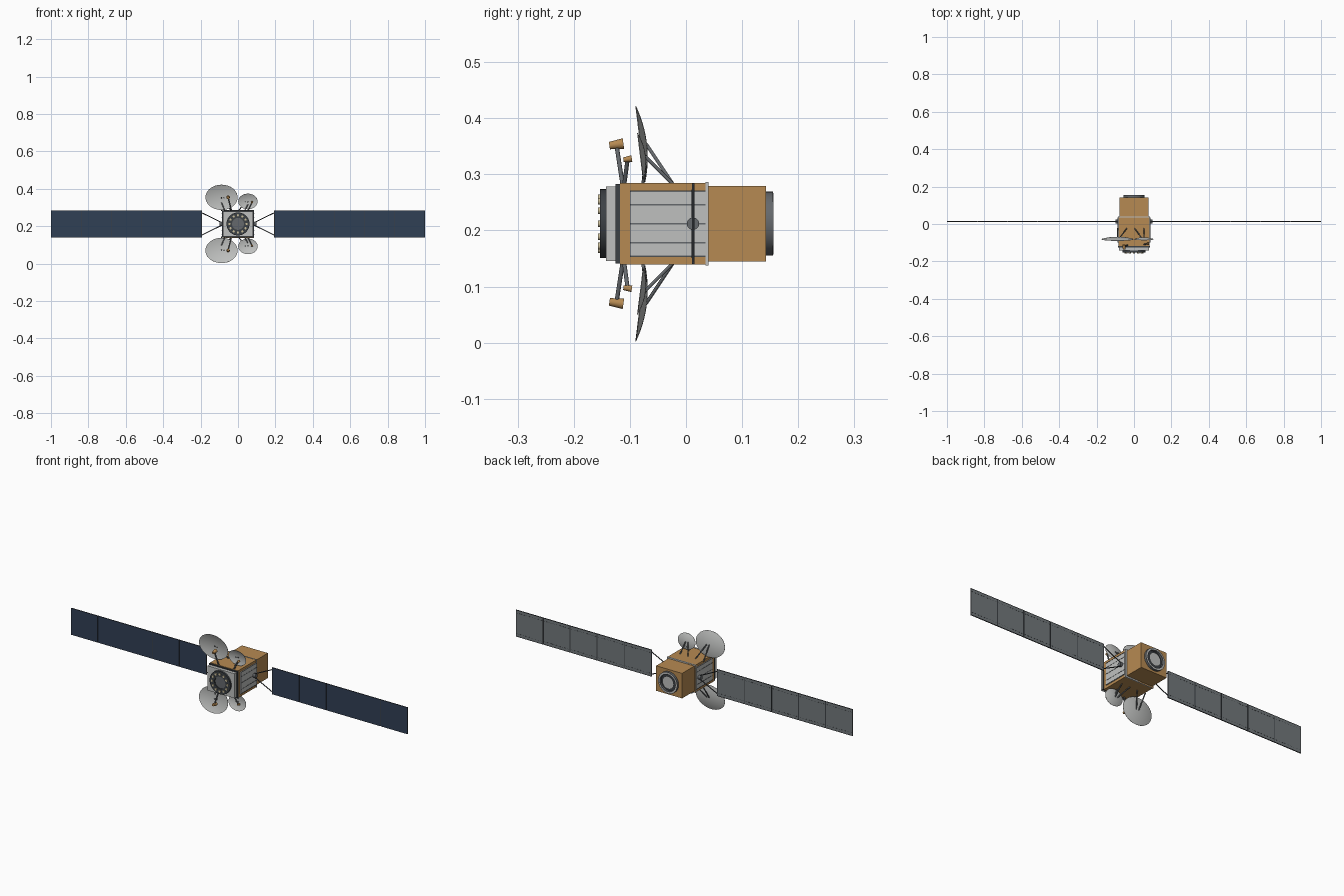
import bpy, bmesh, math
from mathutils import Vector, Matrix

old = bpy.data.objects.get("Cube")
if old:
    bpy.data.objects.remove(old)


def material(name, r, g, b):
    m = bpy.data.materials.new(name)
    m.use_nodes = True
    m.diffuse_color = (r, g, b, 1)
    m.node_tree.nodes["Principled BSDF"].inputs["Base Color"].default_value = (r, g, b, 1)
    return m


GOLD = material("gold foil", .47, .255, .085)
LIGHT = material("light grey", .52, .53, .52)
METAL = material("mid grey metal", .13, .14, .15)
DARK = material("dark grey", .045, .052, .06)
CELL = material("navy solar cells", .03, .05, .09)
BACK = material("panel back grey", .17, .19, .20)
CREAM = material("cream", .6, .52, .33)

MID = 0.212  # height of the main axis


def finish(name, bm, *mats, smooth=False):
    me = bpy.data.meshes.new(name)
    bm.to_mesh(me)
    bm.free()
    ob = bpy.data.objects.new(name, me)
    bpy.context.collection.objects.link(ob)
    for m in mats:
        me.materials.append(m)
    if smooth:
        bpy.ops.object.select_all(action='DESELECT')
        ob.select_set(True)
        bpy.context.view_layer.objects.active = ob
        bpy.ops.object.shade_smooth_by_angle(angle=math.radians(35))
    return ob


def box(name, lo, hi, mat):
    lo, hi = Vector(lo), Vector(hi)
    bm = bmesh.new()
    bmesh.ops.create_cube(bm, size=1, matrix=Matrix.Translation((lo + hi) / 2)
                          @ Matrix.Diagonal((hi - lo).to_4d()))
    return finish(name, bm, mat)


def block(name, hx, y0, y1, hz, mat):
    """Box centred on the main axis."""
    return box(name, (-hx, y0, MID - hz), (hx, y1, MID + hz), mat)


def rod(name, a, b, r, mat, r2=None, sides=12):
    a, b = Vector(a), Vector(b)
    bm = bmesh.new()
    turn = (b - a).to_track_quat('Z', 'Y').to_matrix().to_4x4()
    bmesh.ops.create_cone(bm, cap_ends=True, segments=sides, radius1=r,
                          radius2=r if r2 is None else r2, depth=(b - a).length,
                          matrix=Matrix.Translation((a + b) / 2) @ turn)
    return finish(name, bm, mat, smooth=True)


def lathe(name, profile, mat, closed=False, place=Matrix.Identity(4), sides=40):
    """Turn (radius, y) points about the y axis."""
    bm = bmesh.new()
    vs = [bm.verts.new((r, y, 0)) for r, y in profile]
    pairs = list(zip(vs, vs[1:])) + ([(vs[-1], vs[0])] if closed else [])
    es = [bm.edges.new(p) for p in pairs]
    bmesh.ops.spin(bm, geom=vs + es, cent=(0, 0, 0), axis=(0, 1, 0),
                   angle=math.tau, steps=sides)
    bmesh.ops.remove_doubles(bm, verts=bm.verts, dist=1e-5)
    bmesh.ops.recalc_face_normals(bm, faces=bm.faces)
    bmesh.ops.transform(bm, matrix=place, verts=bm.verts)
    return finish(name, bm, mat, smooth=True)


def ring(name, r_out, r_in, y0, y1, mat):
    return lathe(name, [(r_in, y0), (r_out, y0), (r_out, y1), (r_in, y1)], mat, True,
                 Matrix.Translation((0, 0, MID)))


# Body
block("main_body", .083, -.118, .04, .073, GOLD)
block("rear_body", .077, .04, .143, .067, GOLD)
block("joint_band", .0855, .035, .04, .0745, LIGHT)
block("front_plate", .085, -.126, -.118, .071, DARK)
block("front_block", .08, -.143, -.126, .066, LIGHT)

# Front docking ring with a circle of studs
ring("front_ring", .0615, .032, -.153, -.143, DARK)
rod("front_hub", (0, -.148, MID), (0, -.143, MID), .033, METAL, sides=32)
for i in range(12):
    a = math.tau * i / 12
    x, z = .046 * math.cos(a), MID + .046 * math.sin(a)
    rod("front_stud", (x, -.157, z), (x, -.152, z), .006, CREAM)

# Rear engine ring
ring("rear_ring", .057, .045, .143, .155, METAL)
ring("rear_ring_lip", .055, .048, .155, .156, LIGHT)
rod("rear_ring_floor", (0, .142, MID), (0, .145, MID), .045, DARK, sides=32)
rod("rear_nozzle", (0, .143, MID), (0, .152, MID), .024, LIGHT, r2=.034, sides=32)

W, X0, XE = .161, .195, 1.0  # panel width, inner and outer ends
PY, PH = .0125, .0715        # panel depth position and half height


def solar_panel(side, i):
    """One thin leaf: cells in front, grey behind, dark edges."""
    xa, xb = sorted((side * (X0 + i * W + .0012), side * (X0 + (i + 1) * W - .0012)))
    ob = box("solar_panel", (xa, PY - .0018, MID - PH), (xb, PY + .0018, MID + PH), DARK)
    for m in (CELL, BACK):
        ob.data.materials.append(m)
    for f in ob.data.polygons:
        if abs(f.normal.y) > .5:
            f.material_index = 1 if f.normal.y < 0 else 2
    # Dashed rails and edge frames behind the leaf
    for v in (-1, 1):
        zc = MID + v * (PH - .016)
        for k in range(9):
            xc = xa + (k + .5) * (xb - xa) / 9
            box("panel_dash", (xc - .005, PY + .0015, zc - .0008),
                (xc + .005, PY + .0024, zc + .0008), DARK)
        ze = MID + v * (PH - .001)
        box("panel_frame", (xa, PY + .0015, ze - .001), (xb, PY + .0026, ze + .001), DARK)


for s in (-1, 1):
    # Side radiator with louvre lines
    xa, xb = sorted((s * .082, s * .0865))
    box("side_radiator", (xa, -.10, MID - .059), (xb, .036, MID + .059), LIGHT)
    for dz in (-.0575, -.034, 0, .034, .0575):
        xa, xb = sorted((s * .086, s * .0875))
        box("louvre_line", (xa, -.10, MID + dz - .0012), (xb, .035, MID + dz + .0012), METAL)

    # Array drive, yoke and leaves
    rod("array_drive", (s * .08, PY, MID), (s * .1, PY, MID), .011, METAL, sides=24)
    for v in (-1, 1):
        rod("yoke_arm", (s * .088, PY, MID + v * .008), (s * X0, PY, MID + v * .06), .0025, DARK)
    box("yoke_bar", (min(s * .193, s * .197), PY - .002, MID - PH),
        (max(s * .193, s * .197), PY + .002, MID + PH), DARK)
    for i in range(5):
        solar_panel(s, i)
        if i:
            x = s * (X0 + i * W)
            box("panel_hinge", (x - .002, PY + .0005, MID - PH), (x + .002, PY + .003, MID + PH), DARK)


def antenna(label, v, x, dz, rx, rz, depth, feed, foot, feed_len, feed_r):
    """Dish, struts and feed horn; v is +1 on top and -1 underneath."""
    centre = Vector((x, -.082, MID + v * dz))
    place = (Matrix.Translation(centre) @ Matrix.Rotation(v * math.radians(7), 4, 'X')
             @ Matrix.Diagonal((rx, depth, rz, 1)))
    curve = [(t / 8, 1 - (t / 8) ** 2) for t in range(9)]
    skin = [(r, y + .12) for r, y in reversed(curve)]
    lathe(label + "_dish", curve + skin, LIGHT, False, place)
    hub = centre + Vector((0, depth, 0))
    rod(label + "_dish_tip", centre + Vector((0, depth - .004, 0)), hub, .002, DARK)
    deck = MID + v * .07
    # Struts from the deck to the dish back
    inner = -math.copysign(.045, x)
    for dx in (0, inner):
        rod(label + "_dish_strut", (x + dx * 1.1, -.023, deck),
            hub + Vector((dx * .3, 0, 0)), .003, METAL)
    rod(label + "_dish_foot", (x + inner * .4, -.077, deck),
        hub + Vector((0, 0, -v * rz * .4)), .0028, METAL)
    # Feed horn on its mast
    fx, fy, fz = feed
    f = Vector((fx, fy, MID + v * fz))
    rod(label + "_feed_mast", (foot[0], foot[1], deck), f, .0038, METAL)
    aim = Vector((0, feed_len / 2, v * feed_len * .07))
    rod(label + "_feed_horn", f - aim, f + aim, feed_r * .7, GOLD, r2=feed_r, sides=20)


for v in (-1, 1):
    antenna("large", v, -.088, .142, .086, .068, .011,
            (-.053, -.124, .141), (-.035, -.113), .025, .0095)
    antenna("small", v, .053, .120, .052, .042, .009,
            (.075, -.104, .115), (.052, -.11), .015, .006)
